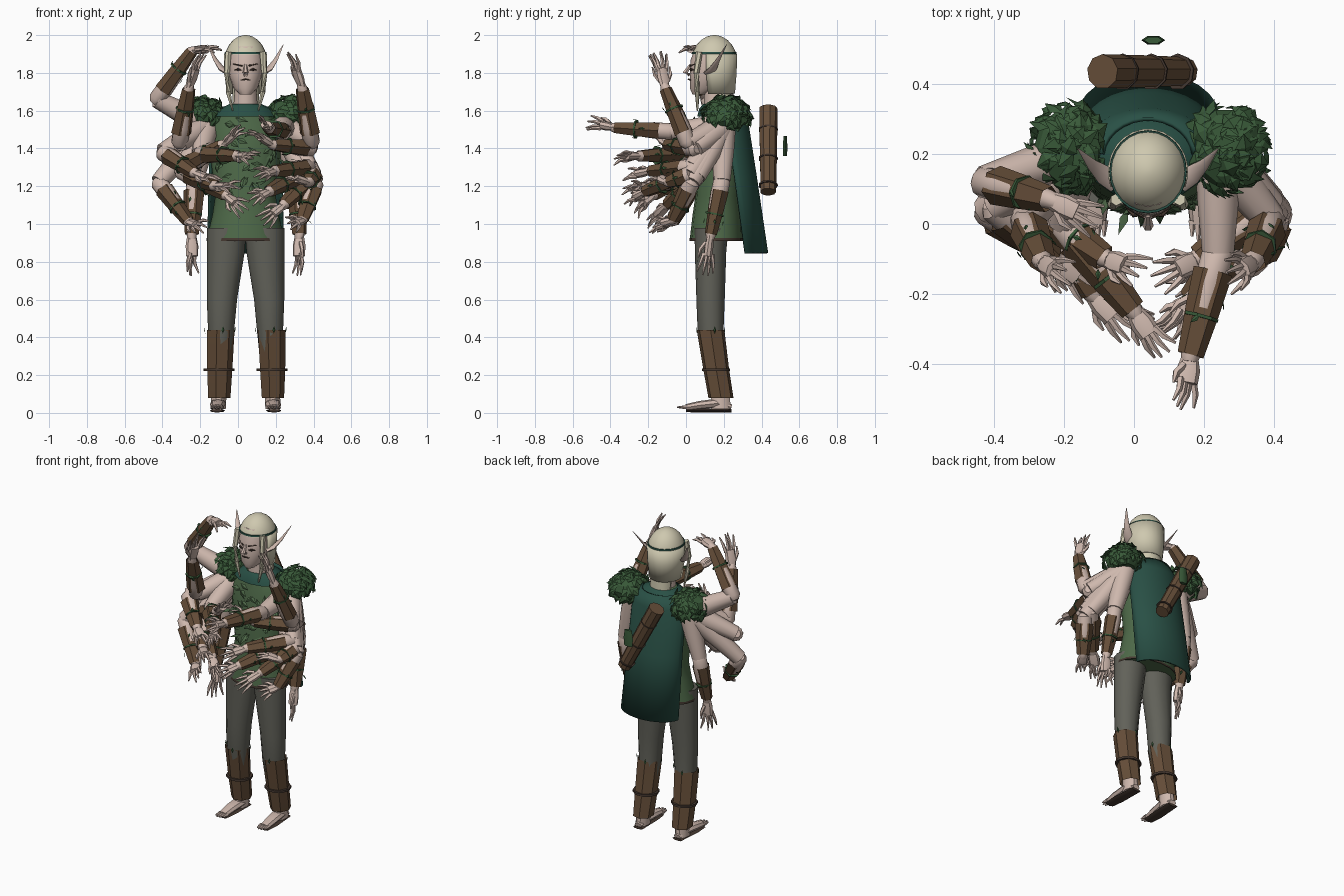
import bpy, math, random
from mathutils import Vector as V

if "Cube" in bpy.data.objects:
    bpy.data.objects.remove(bpy.data.objects["Cube"])
random.seed(4)
X0 = 0.04  # body axis

def mat(name, c):
    m = bpy.data.materials.new(name)
    m.diffuse_color = (*c, 1)
    m.use_nodes = True
    m.node_tree.nodes["Principled BSDF"].inputs["Base Color"].default_value = m.diffuse_color
    return m

SKIN = mat("skin", (.62, .48, .42)); HAIR = mat("pale_hair", (.62, .58, .43))
BROWN = mat("leather", (.13, .075, .04)); GREEN = mat("cloth_green", (.075, .14, .065))
LEAF = mat("leaf_green", (.04, .10, .04)); TEAL = mat("cape_green", (.022, .08, .06))
GREY = mat("trousers", (.12, .12, .10)); DARK = mat("dark", (.06, .04, .03))

def make(name, verts, faces, m, angle=40):
    me = bpy.data.meshes.new(name)
    me.from_pydata([tuple(v) for v in verts], [], faces)
    me.materials.append(m)
    me.shade_smooth()
    me.set_sharp_from_angle(angle=math.radians(angle))
    o = bpy.data.objects.new(name, me)
    bpy.context.collection.objects.link(o)
    return o

def skin_rings(name, rings, m, closed=True, cap=True, angle=40):
    n = len(rings[0]); verts = [v for r in rings for v in r]; faces = []
    for i in range(len(rings) - 1):
        for j in range(n if closed else n - 1):
            k = (j + 1) % n
            faces.append((i*n + j, i*n + k, (i+1)*n + k, (i+1)*n + j))
    if closed and cap:
        faces += [tuple(range(n))[::-1], tuple(range((len(rings)-1)*n, len(rings)*n))]
    return make(name, verts, faces, m, angle)

def loft(name, rows, m, n=16, arc=None, cap=True, angle=40):
    """rows of (cx, cy, cz, rx, ry), horizontal rings; arc in degrees for open shells"""
    a0, a1 = arc or (0, 360)
    steps = n if arc is None else n - 1
    rings = []
    for x, y, z, rx, ry in rows:
        t = [math.radians(a0 + (a1 - a0)*j/steps) for j in range(n)]
        rings.append([V((x + rx*math.cos(a), y + ry*math.sin(a), z)) for a in t])
    return skin_rings(name, rings, m, arc is None, cap, angle)

def limb(name, pts, radii, m, n=8, flat=1, cap=True, angle=40):
    pts = [V(p) for p in pts]; rings = []
    for i, p in enumerate(pts):
        d = pts[min(i+1, len(pts)-1)] - pts[max(i-1, 0)]
        q = d.to_track_quat('Z', 'Y')
        rings.append([p + q @ V((radii[i]*math.cos(2*math.pi*j/n), radii[i]*flat*math.sin(2*math.pi*j/n), 0)) for j in range(n)])
    return skin_rings(name, rings, m, True, cap, angle)

def leaves(name, items, m):
    """items of (position, direction, normal, length, width), folded diamonds"""
    verts, faces = [], []
    for p, d, nrm, l, w in items:
        p, d, nrm = V(p), V(d).normalized(), V(nrm).normalized()
        s = d.cross(nrm).normalized()*w; b = len(verts)
        verts += [p, p + d*l*.45 + s, p + d*l, p + d*l*.45 - s, p + d*l*.45 + nrm*w*.4]
        faces += [(b, b+1, b+4), (b+1, b+2, b+4), (b+2, b+3, b+4), (b+3, b, b+4)]
    return make(name, verts, faces, m, 15)

def solidify(o, t):
    md = o.modifiers.new("thick", 'SOLIDIFY'); md.thickness = t; md.offset = 0

rnd = random.uniform

# head, neck and face
loft("face", [(X0, .07, 1.685, .03, .035), (X0, .095, 1.72, .065, .075), (X0, .115, 1.79, .088, .095),
              (X0, .125, 1.87, .095, .10), (X0, .14, 1.94, .085, .09)], SKIN, 16)
loft("neck", [(X0, .16, 1.55, .07, .065), (X0, .15, 1.74, .055, .055)], SKIN, 12)
limb("nose", [(X0, .025, 1.845), (X0, -.005, 1.80), (X0, .02, 1.79)], [.007, .016, .012], SKIN, 6)
limb("mouth", [(X0-.025, .024, 1.762), (X0, .014, 1.766), (X0+.025, .024, 1.762)], [.003, .005, .003], DARK, 6)
# hair cap, back hair, neck tail and circlet
rows = [(X0, .15, 1.86 + .14*math.sin(t), .113*math.cos(t), .121*math.cos(t))
        for t in [math.radians(a) for a in (15, 25, 40, 55, 70, 82)]] + [(X0, .15, 2.0, .004, .004)]
loft("hair_cap", rows, HAIR, 24, angle=60)
h = loft("hair_back", [(X0, .15, 1.90, .110, .117), (X0, .15, 1.80, .108, .114), (X0, .155, 1.69, .095, .10)], HAIR, 16, (-22, 202))
solidify(h, .01)
loft("hair_tail", [(X0, .20, 1.74, .07, .05), (X0, .21, 1.62, .07, .045), (X0, .225, 1.52, .06, .035)], HAIR, 12)
loft("circlet", [(X0, .149, 1.90, .111, .119), (X0, .149, 1.91, .110, .118)], TEAL, 24)

for s in (-1, 1):
    side = "left" if s < 0 else "right"
    X = lambda v: X0 + s*v
    limb(side + "_hair_lock", [(X(.09), .07, 1.91), (X(.10), .055, 1.80), (X(.092), .06, 1.70), (X(.068), .06, 1.60)],
         [.018, .016, .014, .004], HAIR, 6)
    limb(side + "_ear", [(X(.09), .12, 1.80), (X(.125), .14, 1.82), (X(.16), .17, 1.87), (X(.20), .215, 1.95)],
         [.032, .028, .016, .002], SKIN, 8, .4)
    limb(side + "_brow", [(X(.018), .022, 1.838), (X(.065), .05, 1.848)], [.005, .003], DARK, 5)
    limb(side + "_eye", [(X(.022), .024, 1.815), (X(.04), .026, 1.818), (X(.06), .042, 1.815)], [.002, .008, .002], DARK, 6)

    # leg, boot, strap and pointed foot
    loft(side + "_leg", [(X(.10), .135, .98, .105, .09), (X(.105), .13, .85, .10, .083), (X(.125), .13, .6, .08, .075),
                         (X(.13), .13, .42, .068, .068), (X(.14), .18, .1, .045, .048)], GREY, 12)
    loft(side + "_boot", [(X(.142), .185, .08, .062, .068), (X(.14), .16, .23, .07, .07), (X(.135), .13, .44, .077, .075)], BROWN, 7, cap=False, angle=20)
    loft(side + "_boot_strap", [(X(.14), .16, .222, .082, .078), (X(.14), .16, .236, .082, .078)], DARK, 10)
    leaves(side + "_boot_leaves", [((X(.135) + .078*math.cos(a), .13 + .076*math.sin(a), .42), (math.cos(a)*.2, 0, 1),
           (math.cos(a), math.sin(a), 0), .04, .008) for a in (.3, 1.8, 3.2, 4.9)], LEAF)
    loft(side + "_ankle", [(X(.145), .185, .02, .04, .055), (X(.14), .18, .14, .042, .05)], SKIN, 10)
    limb(side + "_foot", [(X(.143), .24, .03), (X(.145), .16, .05), (X(.15), .07, .04), (X(.152), .0, .028)], [.025, .042, .038, .03], SKIN, 8, .6)
    limb(side + "_sole", [(X(.143), .24, .012), (X(.15), .08, .012), (X(.152), 0, .012)], [.035, .04, .032], DARK, 8, .25)
    for k in range(4):
        t = (k - 1.5)*.016
        limb(side + "_toe", [(X(.15) + t, .01, .03), (X(.152) + t*1.1, -.055 + abs(t)*.8, .03)], [.013, .004], SKIN, 5)

    # leafy shoulder pad
    c = V((X(.225), .215, 1.58)); items = []
    loft(side + "_pad_core", [(c.x, c.y, c.z + .08*math.sin(t), .1*math.cos(t)+.002, .115*math.cos(t)+.002)
         for t in [math.radians(a) for a in (-50, -25, 0, 30, 60, 90)]], LEAF, 10, angle=10)
    for k in range(110):
        a, e = rnd(0, 6.283), rnd(-.7, 1.4)
        n = V((math.cos(a)*math.cos(e), math.sin(a)*math.cos(e), math.sin(e)))
        d = V((rnd(-.6, .6) + s*.3, rnd(-.6, .6), rnd(-.9, 0)))
        d = (d - n*d.dot(n)).normalized() + n*.12
        items.append((c + V((n.x*.103, n.y*.118, n.z*.083)), d, n, rnd(.05, .08), rnd(.02, .032)))
    leaves(side + "_pad_leaves", items, LEAF)

# tunic with torn hem, collar and chest leaves
loft("tunic", [(X0, .16, .92, .205, .14), (X0, .165, 1.05, .175, .13), (X0, .17, 1.15, .16, .12), (X0, .18, 1.38, .19, .135),
               (X0, .19, 1.52, .195, .115), (X0, .18, 1.59, .13, .09), (X0, .17, 1.63, .08, .075)], GREEN, 16)
loft("tunic_hem", [(X0, .16, .91, .207, .142), (X0, .16, .925, .206, .141)], DARK, 16, cap=False)
loft("collar", [(X0, .185, 1.57, .175, .125), (X0, .18, 1.61, .14, .11), (X0, .175, 1.635, .085, .085)], TEAL, 12, cap=False)
items = []
for k in range(50):
    a, z = math.radians(rnd(205, 335)), rnd(1.2, 1.57)
    items.append(((X0 + .188*math.cos(a), .18 + .138*math.sin(a), z), (rnd(-1, 1), -.2, rnd(-1, .3)),
                  (math.cos(a), math.sin(a), .3), rnd(.05, .09), rnd(.012, .02)))
leaves("chest_leaves", items, GREEN)

# cape
cape = loft("cape", [(X0, .19, 1.62, .13, .11), (X0, .20, 1.54, .185, .125), (X0, .245, 1.25, .19, .125), (X0, .30, .845, .20, .13)], TEAL, 14, (5, 175))
solidify(cape, .012)

# quiver, bands and loose leaf
qa, qb = V((-.09, .435, 1.61)), V((.145, .435, 1.17))
limb("quiver", [qa, qa.lerp(qb, .5), qb], [.05, .047, .042], BROWN, 9, angle=20)
for t in (.25, .6, .92):
    limb("quiver_band", [qa.lerp(qb, t-.008), qa.lerp(qb, t+.008)], [.052, .051], DARK, 9)
limb("loose_leaf", [(.055, .525, 1.36), (.055, .525, 1.41), (.055, .525, 1.465)], [.03, .034, .026], LEAF, 6, .4)

# arms: every pose given as side, elbow, wrist, fingertip (x measured outward from the body axis)
poses = [
    (-1, (.47, .12, 1.66), (.28, .07, 1.92), (.13, .0, 1.93)),
    (1, (.20, -.08, 1.49), (.12, -.38, 1.51), (.10, -.53, 1.54)),
    (-1, (.24, .0, 1.37), (.04, -.25, 1.36), (-.05, -.38, 1.36)),
    (1, (.34, .03, 1.30), (.15, -.19, 1.28), (.06, -.33, 1.25)),
    (-1, (.34, .02, 1.28), (.10, -.18, 1.15), (.0, -.28, 1.07)),
    (1, (.35, .06, 1.25), (.20, -.1, 1.10), (.08, -.2, 1.0)),
    (-1, (.44, .05, 1.38), (.27, -.1, 1.27), (.14, -.2, 1.22)),
    (1, (.35, .05, 1.40), (.14, -.10, 1.42), (.02, -.16, 1.50)),
    (-1, (.33, .05, 1.30), (.12, -.10, 1.42), (.01, -.14, 1.52)),
    (1, (.30, .02, 1.27), (.12, -.22, 1.17), (.03, -.31, 1.12)),
    (-1, (.30, .04, 1.26), (.16, -.2, 1.20), (.04, -.33, 1.20)),
    (-1, (.46, .04, 1.22), (.30, -.07, 1.01), (.22, -.19, .98)),
    (1, (.37, .03, 1.22), (.30, -.07, 1.02), (.23, -.17, .99)),
    (1, (.36, .02, 1.26), (.33, -.10, 1.22), (.21, -.16, 1.26)),
]
for s in (-1, 1):
    poses += [(s, (.35, .01, 1.43), (.30, -.11, 1.72), (.235, -.15, 1.92)),
              (s, (.27, .19, 1.23), (.285, .13, .94), (.28, .10, .72))]

for i, (s, e, w, t) in enumerate(poses):
    sh, e, w, t = [V((X0 + s*p[0], p[1], p[2])) for p in ((.20, .2, 1.52), e, w, t)]
    nm = ("left" if s < 0 else "right") + "_arm%d_" % i
    limb(nm + "upper", [sh, sh.lerp(e, .45), e], [.065, .06, .046], SKIN, 10)
    limb(nm + "fore", [e - (w - e)*.08, e, e.lerp(w, .3), w, w.lerp(t, .1)], [.025, .045, .045, .027, .022], SKIN, 10)
    # bracer with vine strap
    limb(nm + "bracer", [e.lerp(w, .18), e.lerp(w, .55), e.lerp(w, .98)], [.057, .05, .038], BROWN, 6, .85, False, 15)
    limb(nm + "vine", [e.lerp(w, .60), e.lerp(w, .63)], [.051, .051], LEAF, 7)
    f = (w - e).normalized()
    side = f.cross(V((0, 0, 1))).normalized(); up = side.cross(f)
    leaves(nm + "vine_leaves", [(e.lerp(w, rnd(.3, .8)) + (side*math.cos(a) + up*math.sin(a))*.048,
           f + side*rnd(-1, 1), side*math.cos(a) + up*math.sin(a), .035, .008) for a in (0, 1.5, 3, 4.5)], LEAF)
    # hand with four fingers and a thumb
    hd = t - w
    hs = hd.cross(V((s*.6, .3, .5))).normalized(); hn = hs.cross(hd).normalized()
    mid = w + hd*.5
    limb(nm + "palm", [w, w + hd*.25, mid], [.024, .034, .032], SKIN, 8, .7)
    for k in range(4):
        o = (k - 1.5)*.017
        b = mid + hs*o - hd*.06
        tip = w + hd*(1 - abs(k - 1.5)*.07) + hs*o*1.9 + hn*rnd(-.03, .015)
        limb(nm + "finger", [b, b.lerp(tip, .5) + hn*.008, tip], [.011, .0095, .004], SKIN, 5)
    b = w + hd*.18 + hs*.022
    limb(nm + "thumb", [b, b + hd*.18 + hs*.025, b + hd*.38 + hs*.03], [.012, .011, .004], SKIN, 5)
